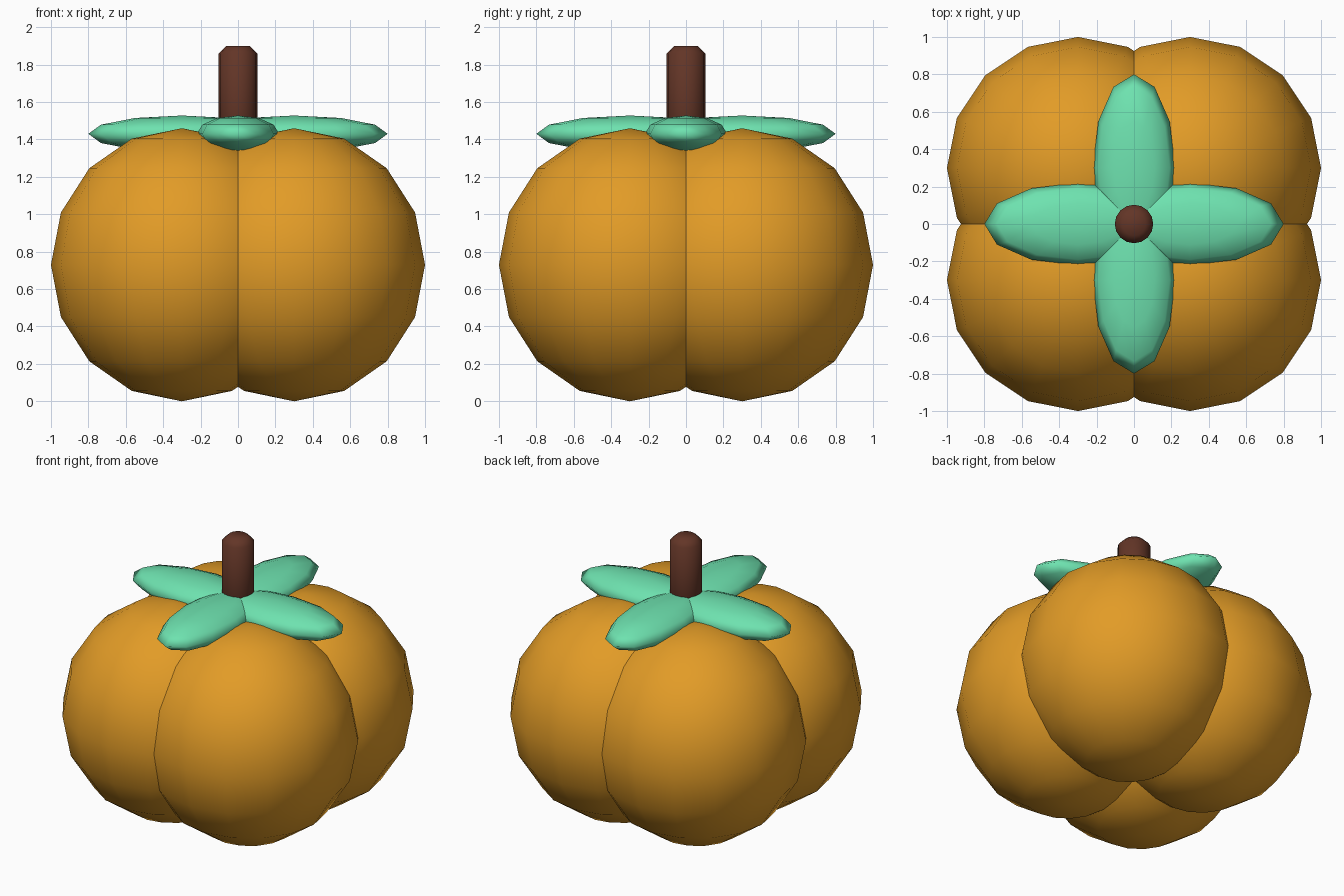
import bpy, math

if "Cube" in bpy.data.objects:
    bpy.data.objects.remove(bpy.data.objects["Cube"])


def material(name, rgb):
    m = bpy.data.materials.new(name)
    m.diffuse_color = (*rgb, 1)
    m.use_nodes = True
    m.node_tree.nodes["Principled BSDF"].inputs["Base Color"].default_value = m.diffuse_color
    return m


ORANGE = material("orange skin", (0.76, 0.33, 0.02))
GREEN = material("mint green", (0.155, 0.76, 0.43))
BROWN = material("dark brown", (0.125, 0.036, 0.02))


def ellipsoid(name, loc, radii, mat, segments, rings, turn=0.0):
    bpy.ops.mesh.primitive_uv_sphere_add(segments=segments, ring_count=rings,
                                         radius=1, location=loc)
    ob = bpy.context.object
    ob.name = name
    ob.scale = radii
    ob.rotation_euler.z = turn
    bpy.ops.object.transform_apply(location=False, rotation=True, scale=True)
    bpy.ops.object.shade_smooth()
    ob.data.materials.append(mat)
    return ob


# Four overlapping fruit lobes
for sx, side in ((-1, "left"), (1, "right")):
    for sy, end in ((-1, "front"), (1, "back")):
        ellipsoid(f"lobe_{end}_{side}", (0.3 * sx, 0.3 * sy, 0.73),
                  (0.7, 0.7, 0.73), ORANGE, 16, 8)

# Four leaves in a cross
for i, side in enumerate(("right", "back", "left", "front")):
    a = i * math.pi / 2
    ellipsoid(f"leaf_{side}", (0.3 * math.cos(a), 0.3 * math.sin(a), 1.43),
              (0.5, 0.22, 0.098), GREEN, 12, 6, a)

# Stem with a chamfered top
bpy.ops.mesh.primitive_cylinder_add(vertices=16, radius=0.103, depth=0.6,
                                    location=(0, 0, 1.6))
stem = bpy.context.object
stem.name = "stem"
stem.data.materials.append(BROWN)
bevel = stem.modifiers.new("chamfer", "BEVEL")
bevel.width = 0.04
bevel.segments = 1
bevel.limit_method = "ANGLE"
bevel.angle_limit = math.radians(60)
bpy.ops.object.modifier_apply(modifier=bevel.name)
bpy.ops.object.shade_smooth_by_angle(angle=math.radians(50))
